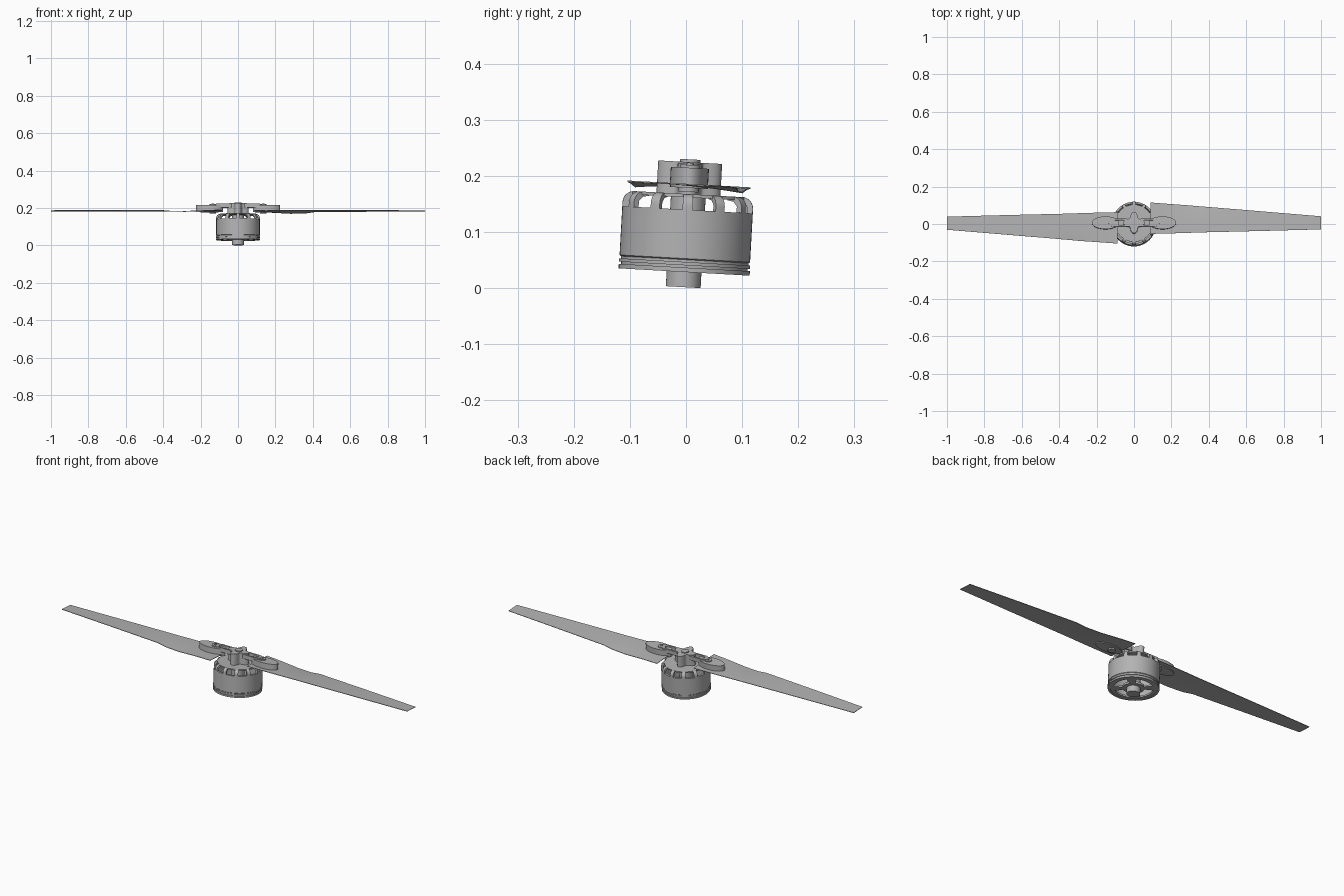
import bpy, bmesh
from math import cos, sin, pi, radians
from mathutils import Matrix

cube = bpy.data.objects.get("Cube")
if cube:
    bpy.data.objects.remove(cube)

grey = bpy.data.materials.new("plain_grey")
grey.use_nodes = True
colour = (0.45, 0.45, 0.45, 1)
grey.diffuse_color = colour
grey.node_tree.nodes["Principled BSDF"].inputs["Base Color"].default_value = colour

# The whole assembly leans slightly towards the back
LEAN = Matrix.Translation((0, -0.005, 0.001)) @ Matrix.Rotation(radians(-3.2), 4, "X")


def finish(name, bm, turn=0):
    bmesh.ops.recalc_face_normals(bm, faces=bm.faces)
    mesh = bpy.data.meshes.new(name)
    bm.to_mesh(mesh)
    bm.free()
    mesh.materials.append(grey)
    obj = bpy.data.objects.new(name, mesh)
    bpy.context.collection.objects.link(obj)
    obj.matrix_world = LEAN @ Matrix.Rotation(turn, 4, "Z")
    bpy.ops.object.select_all(action="DESELECT")
    obj.select_set(True)
    bpy.context.view_layer.objects.active = obj
    bpy.ops.object.shade_smooth_by_angle(angle=radians(35))
    return obj


def lathe(name, profile, start=0, sweep=2 * pi, steps=64):
    """Sweep a closed (radius, z) loop around the axis, capped when partial."""
    bm = bmesh.new()
    full = sweep > 6.28
    rings = []
    for i in range(steps if full else steps + 1):
        a = start + sweep * i / steps
        rings.append([bm.verts.new((r * cos(a), r * sin(a), z)) for r, z in profile])
    n = len(profile)
    for i in range(steps):
        p, q = rings[i], rings[(i + 1) % len(rings)]
        for j in range(n):
            k = (j + 1) % n
            bm.faces.new((p[j], p[k], q[k], q[j]))
    if not full:
        bm.faces.new(rings[0])
        bm.faces.new(rings[-1])
    return finish(name, bm)


def tube(name, r0, r1, z0, z1, **arc):
    return lathe(name, [(r0, z0), (r1, z0), (r1, z1), (r0, z1)], **arc)


def prism(name, outline, z0, z1, turn=0, hole=None):
    """Extrude an outline upwards, optionally around a hole of equal point count."""
    bm = bmesh.new()
    loops = [[bm.verts.new((x, y, z)) for x, y in pts]
             for pts in (outline, hole) if pts for z in (z0, z1)]
    n = len(outline)
    pairs = [(0, 1), (2, 3), (0, 2), (1, 3)] if hole else [(0, 1)]
    for a, b in pairs:
        for j in range(n):
            k = (j + 1) % n
            bm.faces.new((loops[a][j], loops[a][k], loops[b][k], loops[b][j]))
    if not hole:
        bm.faces.new(loops[0])
        bm.faces.new(loops[1])
    return finish(name, bm, turn)


def ellipse(cx, rx, ry, n=40):
    return [(cx + rx * cos(2 * pi * i / n), ry * sin(2 * pi * i / n)) for i in range(n)]


def stadium(x0, x1, r, n=12):
    right = [(x1 + r * cos(a), r * sin(a)) for a in (pi * i / n - pi / 2 for i in range(n + 1))]
    left = [(x0 + r * cos(a), r * sin(a)) for a in (pi * i / n + pi / 2 for i in range(n + 1))]
    return right + left


# Motor can with grooved lower rim
lathe("motor_can", [
    (0.106, 0.028), (0.117, 0.028), (0.117, 0.036), (0.113, 0.036), (0.113, 0.040),
    (0.117, 0.040), (0.117, 0.046), (0.114, 0.046), (0.114, 0.050), (0.1165, 0.052),
    (0.1165, 0.139), (0.106, 0.139)])

# Rounded ribs carrying the top plate
corner = [(0.0965 + 0.02 * cos(a), 0.147 + 0.02 * sin(a))
          for a in (pi / 2 * i / 6 for i in range(7))]
rib = [(0.1165, 0.138)] + corner + [(0.085, 0.167), (0.085, 0.160), (0.098, 0.158), (0.106, 0.150), (0.106, 0.138)]
width = radians(9)
for i in range(12):
    lathe("top_rib", rib, start=2 * pi * i / 12 - width / 2, sweep=width, steps=3)
tube("top_plate", 0.02, 0.1, 0.161, 0.167)

# Bottom plate: hub, rim and spokes
tube("base_rim", 0.09, 0.107, 0.030, 0.038)
tube("base_hub", 0.02, 0.05, 0.030, 0.040)
for i in range(4):
    tube("base_spoke", 0.045, 0.095, 0.030, 0.038,
         start=pi / 2 * i + pi / 4 - 0.25, sweep=0.5, steps=6)
prism("shaft", ellipse(0, 0.031, 0.031), 0.001, 0.165)

# Propeller hub with four rounded lobes
lobes = []
for i in range(64):
    t = 2 * pi * i / 64
    r = 0.045 + 0.012 * cos(4 * t)
    lobes.append((r * cos(t), r * sin(t)))
prism("hub", lobes, 0.167, 0.224)
prism("hub_cap", ellipse(0, 0.018, 0.018), 0.222, 0.229)


def blade(turn):
    # Each section: x, narrow edge y, wide edge y, droop of the wide edge
    sections = [(0.088, -0.058, 0.110, 0), (0.18, -0.056, 0.103, 0.003),
                (0.28, -0.053, 0.096, 0.009), (0.36, -0.050, 0.089, 0.008),
                (0.41, -0.049, 0.085, 0.001), (0.7, -0.042, 0.061, 0),
                (1, -0.034, 0.036, 0)]
    bm = bmesh.new()
    top, under = [], []
    n = 10
    for x, y0, y1, droop in sections:
        for rows, thick in ((top, 0.0012), (under, -0.0012)):
            rows.append([bm.verts.new((x, y0 + (y1 - y0) * j / n,
                                       0.184 + thick - droop * (j / n) ** 2))
                         for j in range(n + 1)])
    for rows in (top, under):
        for p, q in zip(rows, rows[1:]):
            for j in range(n):
                bm.faces.new((p[j], p[j + 1], q[j + 1], q[j]))
    for end in (0, -1):
        for j in range(n):
            bm.faces.new((top[end][j], top[end][j + 1], under[end][j + 1], under[end][j]))
        for i in range(len(sections) - 1):
            bm.faces.new((top[i][end], top[i + 1][end], under[i + 1][end], under[i][end]))
    finish("blade", bm, turn)


# Blades with their folding mounts, repeated on both sides
for turn in (0, pi):
    blade(turn)
    prism("blade_root", ellipse(0.152, 0.073, 0.034), 0.178, 0.214, turn)
    prism("slotted_arm", stadium(0.045, 0.108, 0.022), 0.200, 0.221, turn,
          stadium(0.055, 0.100, 0.013))
    prism("pivot_pin", ellipse(0.135, 0.018, 0.018, 24), 0.171, 0.219, turn)
    prism("pivot_screw", ellipse(0.135, 0.006, 0.006, 16), 0.218, 0.223, turn)
